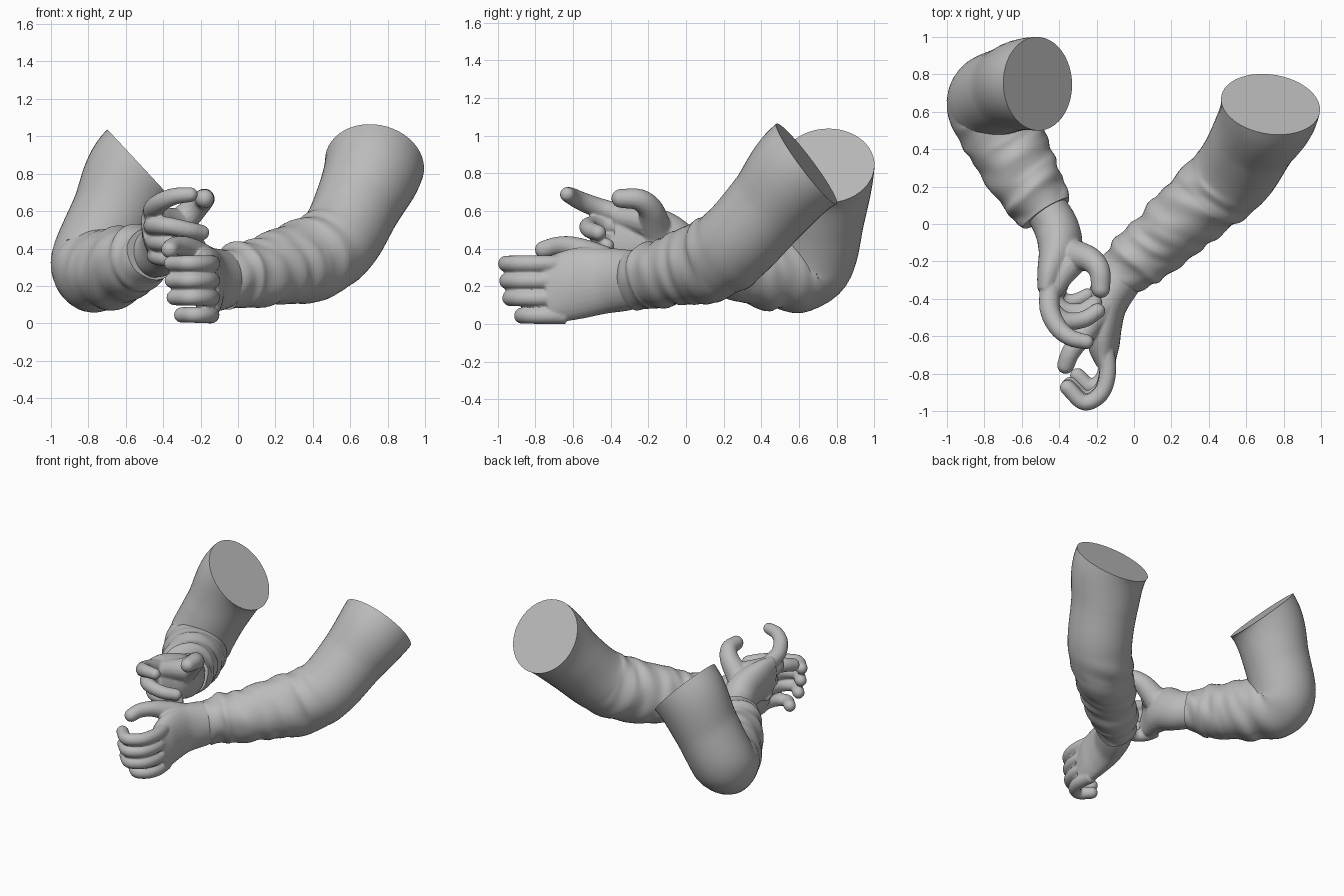
import bpy, bmesh, math
from mathutils import Vector, noise

cube = bpy.data.objects.get("Cube")
if cube:
    bpy.data.objects.remove(cube, do_unlink=True)

grey = bpy.data.materials.new("plain grey")
grey.use_nodes = True
grey.diffuse_color = (0.5, 0.5, 0.5, 1)
grey.node_tree.nodes["Principled BSDF"].inputs["Base Color"].default_value = (0.5, 0.5, 0.5, 1)


def full(p):
    """Point x, y, z, radius with an optional second radius."""
    return Vector(p if len(p) == 5 else (*p, p[3]))


def spline(points, steps, end_dir=None):
    """Smooth path through the points, as a list of (centre, tangent, r_up, r_side)."""
    pts = [full(p) for p in points]
    first = pts[0] * 2 - pts[1]
    last = pts[-1] * 2 - pts[-2]
    if end_dir:
        reach = (Vector(pts[-1][:3]) - Vector(pts[-2][:3])).length * 2
        tip = Vector(pts[-2][:3]) + Vector(end_dir).normalized() * reach
        last = Vector((*tip, pts[-1][3], pts[-1][4]))
    pts = [first] + pts + [last]
    out = []
    for i in range(1, len(pts) - 2):
        a, b, c, d = pts[i - 1:i + 3]
        for k in range(steps + (i == len(pts) - 3)):
            t = k / steps
            p = (b * 2 + (c - a) * t + (a * 2 - b * 5 + c * 4 - d) * t ** 2
                 + (b * 3 - a - c * 3 + d) * t ** 3) * 0.5
            v = (c - a) + (a * 2 - b * 5 + c * 4 - d) * 2 * t + (b * 3 - a - c * 3 + d) * 3 * t * t
            out.append((Vector(p[:3]), Vector(v[:3]).normalized(), p[3], p[4]))
    return out


def loft(bm, path, sides, folds=None):
    """Skin rings along a path, carrying the frame along without twist."""
    up = Vector((0, 0, 1))
    rings, length, before = [], 0, path[0][0]
    for centre, t, r_up, r_side in path:
        length += (centre - before).length
        before = centre
        up = (up - t * up.dot(t)).normalized()
        side = t.cross(up)
        ring = []
        for k in range(sides):
            a = math.tau * k / sides
            f = folds(length, a) if folds else 0
            ring.append(bm.verts.new(centre + up * math.cos(a) * (r_up + f)
                                     + side * math.sin(a) * (r_side + f)))
        rings.append(ring)
    for r, s in zip(rings, rings[1:]):
        for k in range(sides):
            j = (k + 1) % sides
            bm.faces.new((r[k], r[j], s[j], s[k]))
    bm.faces.new(rings[0][::-1])
    bm.faces.new(rings[-1])


def digit(bm, points):
    """Finger or thumb with a rounded tip."""
    path = spline(points, 6)
    c, t, r, _ = path[-1]
    for k in range(1, 5):
        a = math.radians(20 * k)
        path.append((c + t * r * math.sin(a), t, r * math.cos(a), r * math.cos(a)))
    loft(bm, path, 16)


def finish(bm, name):
    bmesh.ops.recalc_face_normals(bm, faces=bm.faces)
    mesh = bpy.data.meshes.new(name)
    bm.to_mesh(mesh)
    bm.free()
    mesh.materials.append(grey)
    ob = bpy.data.objects.new(name, mesh)
    bpy.context.collection.objects.link(ob)
    bpy.ops.object.select_all(action='DESELECT')
    ob.select_set(True)
    bpy.context.view_layer.objects.active = ob
    return ob


def sleeve(name, points, cut, creased, seed):
    """Cloth sleeve from cuff to the flat cut; folds fade out past the elbow."""
    def folds(s, a):
        fade = max(0, min(1, (creased - s) / 0.15))
        slant = s * 12 + 0.9 * math.sin(a + seed)
        n = noise.noise(Vector((math.cos(a) * 0.8, math.sin(a) * 0.8, slant + seed)))
        roll = 0.012 * math.exp(-((s - 0.12 - 0.02 * math.sin(a)) / 0.03) ** 2)
        return fade * (0.02 * n + roll)
    bm = bmesh.new()
    loft(bm, spline(points, 12, cut), 48, folds)
    finish(bm, name)
    bpy.ops.object.shade_smooth_by_angle(angle=math.radians(40))


def hand(name, palm, digits):
    """Palm and digits fused into one smooth skin."""
    bm = bmesh.new()
    loft(bm, spline(palm, 8), 32)
    for d in digits:
        digit(bm, d)
    ob = finish(bm, name)
    fuse = ob.modifiers.new("fuse", 'REMESH')
    fuse.mode = 'VOXEL'
    fuse.voxel_size = 0.008
    fuse.use_smooth_shade = True
    soft = ob.modifiers.new("soften", 'SMOOTH')
    soft.factor = 0.5
    soft.iterations = 3


# Sleeves
sleeve("left_sleeve", [
    (-.075, -.27, .235, .16, .135), (.02, -.185, .255, .168, .155), (.13, -.1, .275, .185, .175),
    (.27, .03, .315, .21, .19), (.41, .16, .355, .228, .21), (.54, .28, .445, .222),
    (.64, .45, .635, .232), (.73, .64, .85, .267)], (.13, .8, .6), 0.85, 3)
sleeve("right_sleeve", [
    (-.465, .06, .375, .145), (-.53, .16, .35, .17), (-.6, .27, .325, .195),
    (-.69, .45, .295, .215), (-.778, .65, .315, .225), (-.665, .72, .58, .23),
    (-.515, .75, .84, .25, .27)], (.73, 0, .68), 0.75, 8)

# Left hand: four fingers curl alike from the knuckles
curl = [(0, 0), (.015, -.15), (-.02, -.265), (-.11, -.315), (-.2, -.235)]
left_digits = []
for z, size in ((.32, 1), (.229, .98), (.138, .93), (.045, .73)):
    left_digits.append([(-.155 + dx * size, -.64 + dy * size, z, .046 - .001 * i)
                        for i, (dx, dy) in enumerate(curl)])
left_digits.append([(-.15, -.4, .31, .09), (-.22, -.51, .37, .072), (-.285, -.61, .41, .056),
                    (-.34, -.69, .412, .05), (-.365, -.755, .395, .047)])
hand("left_hand", [
    (.0, -.19, .255, .13, .115), (-.085, -.3, .235, .16, .125), (-.145, -.43, .23, .175, .11),
    (-.16, -.55, .22, .188, .095), (-.16, -.66, .195, .182, .082),
    (-.15, -.75, .185, .172, .05)], left_digits)

# Right hand: pointing finger raised, the others curled, thumb arched over a filled web
right_digits = [
    [(-.45, -.34, .58, .056), (-.45, -.46, .615, .054), (-.405, -.555, .652, .05),
     (-.335, -.61, .68, .045), (-.255, -.63, .688, .04)],
    [(-.455, -.34, .52, .053), (-.445, -.45, .525, .051), (-.37, -.515, .52, .048),
     (-.27, -.51, .5, .045), (-.195, -.465, .485, .042)],
    [(-.45, -.32, .44, .05), (-.435, -.4, .435, .048), (-.37, -.46, .43, .045),
     (-.28, -.465, .425, .043), (-.21, -.42, .415, .04)],
    [(-.445, -.3, .365, .048), (-.425, -.36, .355, .045), (-.37, -.41, .345, .042),
     (-.31, -.41, .34, .04), (-.25, -.38, .335, .037)],
    [(-.4, -.14, .43, .1), (-.325, -.165, .52, .085), (-.235, -.19, .61, .068),
     (-.185, -.25, .66, .058), (-.178, -.345, .667, .051)],
    [(-.32, -.19, .535, .078), (-.38, -.26, .55, .07), (-.43, -.34, .565, .06)],
]
hand("right_hand", [
    (-.5, .13, .36, .12, .11), (-.415, -.02, .39, .14, .12), (-.395, -.14, .445, .16, .115),
    (-.425, -.27, .475, .17, .088), (-.445, -.37, .485, .16, .065)], right_digits)
